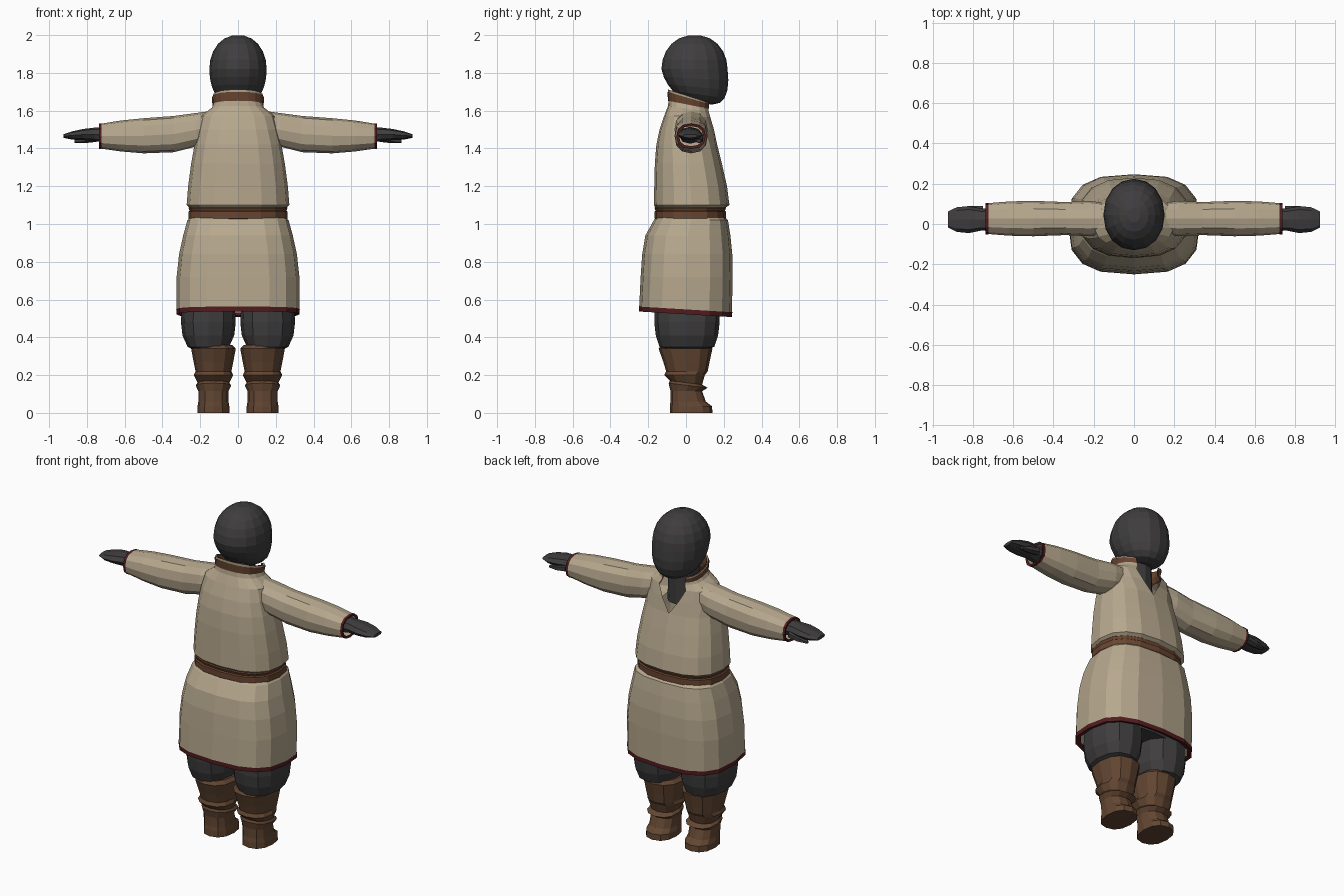
import bpy, bmesh, math

cube = bpy.data.objects.get("Cube")
if cube:
    bpy.data.objects.remove(cube, do_unlink=True)


def material(name, *colour):
    mat = bpy.data.materials.new(name)
    mat.use_nodes = True
    mat.diffuse_color = (*colour, 1)
    bsdf = mat.node_tree.nodes["Principled BSDF"]
    bsdf.inputs["Base Color"].default_value = (*colour, 1)
    bsdf.inputs["Roughness"].default_value = 0.9
    return mat


cloth = material("tan cloth", .47, .39, .27)
charcoal = material("charcoal", .05, .047, .047)
leather = material("boot leather", .125, .062, .032)
belt_brown = material("belt brown", .14, .06, .03)
red = material("dark red trim", .085, .012, .014)


def upright(u, v, w):
    return (u, v, w)


def sideways(u, v, w):
    # rings follow the arm along x: u is depth, v is height
    return (w, u, v)


def level(w):
    return 0


def power(value, exponent):
    return math.copysign(abs(value) ** exponent, value)


def loft(name, mat, rows, sides=12, square=.85, centre=0, place=upright,
         caps="", mirror=False, tilt=level, gap=level):
    """Skin rings of (position, half width, near edge, far edge).
    tilt slopes a ring, gap opens it at the far edge; both depend on position."""
    bm = bmesh.new()
    rings = []
    for w, half, near, far in rows:
        opening = math.radians(gap(w))
        middle, depth = (near + far) / 2, (far - near) / 2
        ring = []
        for i in range(sides + 1):
            angle = math.pi / 2 + opening + 2 * (math.pi - opening) * i / sides
            u = centre + half * power(math.cos(angle), square)
            dv = depth * power(math.sin(angle), square)
            ring.append(bm.verts.new(place(u, middle + dv, w + tilt(w) * dv)))
        rings.append(ring)
    for low, high in zip(rings, rings[1:]):
        for i in range(sides):
            bm.faces.new((low[i], low[i + 1], high[i + 1], high[i]))
    if "start" in caps:
        bm.faces.new(rings[0][:sides])
    if "end" in caps:
        bm.faces.new(rings[-1][:sides])
    bmesh.ops.remove_doubles(bm, verts=bm.verts, dist=.0005)
    bmesh.ops.recalc_face_normals(bm, faces=bm.faces)
    mesh = bpy.data.meshes.new(name)
    bm.to_mesh(mesh)
    bm.free()
    mesh.materials.append(mat)
    obj = bpy.data.objects.new(name, mesh)
    bpy.context.collection.objects.link(obj)
    if mirror:
        obj.modifiers.new("mirror", "MIRROR").use_mirror_merge = False


def swell(row, amount, position):
    # the same ring, a little larger, at another position
    _, half, near, far = row
    return (position, half + amount, near - amount, far + amount)


# Head: a rounded skull whose lower half is fuller and pushed forward to a chin
def head_row(degrees):
    rise = math.sin(math.radians(degrees))
    drop = max(0, -rise)
    radius = math.cos(math.radians(degrees)) ** (.6 if drop else .9)
    middle = .045 + .03 * drop
    depth = .175 * radius
    return (1.82 + .18 * rise, .152 * radius, middle - depth, middle + depth)


def jaw_tilt(z):
    return -max(0, 1.82 - z)


loft("head", charcoal, [head_row(a) for a in range(-80, 90, 16)],
     sides=16, square=.95, caps="start end", tilt=jaw_tilt)
loft("neck", charcoal, [(1.45, .09, -.06, .1), (1.7, .08, -.06, .1)])


# Upper tunic, running up into a sloping collar with a V opening
def collar_tilt(z):
    return -max(0, z - 1.56) * 2.8


def collar_gap(z):
    return min(34, max(0, z - 1.43) * 150)


tunic_rows = [
    (1.08, .25, -.155, .2),
    (1.1, .272, -.17, .23),
    (1.2, .264, -.168, .217),
    (1.32, .248, -.165, .19),
    (1.42, .23, -.157, .165),
    (1.5, .215, -.14, .15),
    (1.57, .2, -.115, .135),
    (1.61, .142, -.095, .13),
    (1.635, .13, -.092, .13),
    (1.675, .135, -.095, .135)]
loft("tunic_top", cloth, tunic_rows, sides=16, square=.8,
     tilt=collar_tilt, gap=collar_gap)

# Brown collar band and the lining behind it
neckline = tunic_rows[-1]
loft("collar_band", belt_brown,
     [swell(neckline, 0, 1.63), swell(neckline, .004, 1.665)],
     sides=16, square=.8, tilt=collar_tilt, gap=collar_gap)
loft("collar_lining", belt_brown,
     [swell(row, -.008, row[0]) for row in tunic_rows[-4:]],
     sides=16, square=.8, tilt=collar_tilt, gap=collar_gap)

# Belt of two ridges
waist = tunic_rows[0]
belt_profile = [(1.02, 0), (1.03, .013), (1.065, .013), (1.07, .006),
                (1.085, .012), (1.1, 0)]
loft("belt", belt_brown, [swell(waist, bulge, z) for z, bulge in belt_profile],
     sides=16, square=.8)


# Skirt of the tunic, and its red hem folded under
def hem_tilt(z):
    return -.06 if z < .6 else 0


skirt_rows = [
    swell(waist, 0, 1.04),
    (1.02, .268, -.17, .222),
    (.94, .29, -.215, .235),
    (.84, .312, -.232, .245),
    (.72, .325, -.24, .247),
    (.545, .325, -.248, .243)]
skirt_edge = skirt_rows[-1]
loft("skirt", cloth, skirt_rows, sides=16, square=.7, tilt=hem_tilt)
loft("hem", red,
     [swell(skirt_edge, .002, .548), swell(skirt_edge, .001, .522),
      swell(skirt_edge, -.025, .53)],
     sides=16, square=.7, tilt=hem_tilt)

# Baggy trousers
loft("hips", charcoal, [(.54, .29, -.16, .17), (.62, .29, -.17, .19)],
     sides=16, square=.8, caps="start end")
loft("trousers", charcoal, [
    (.58, .14, -.165, .18),
    (.48, .145, -.168, .178),
    (.41, .137, -.16, .17),
    (.35, .11, -.14, .15),
    (.34, .09, -.12, .12)], centre=.157, caps="end", mirror=True)


# Slouched boots, the folds sloping at the ankle
def fold_tilt(z):
    return -.12 if .12 < z < .18 else 0


loft("boots", leather, [
    (.36, .1, -.13, .125),
    (.34, .118, -.145, .14),
    (.27, .105, -.12, .125),
    (.22, .095, -.105, .115),
    (.2, .104, -.115, .1),
    (.16, .084, -.085, .085),
    (.145, .094, -.092, .115),
    (.115, .08, -.082, .085),
    (.06, .08, -.082, .105),
    (.035, .084, -.086, .138),
    (0, .085, -.086, .14)],
    centre=.13, caps="start end", mirror=True, tilt=fold_tilt)

# Sleeves with red cuffs
sleeve_rows = [
    (.13, .075, 1.44, 1.6),
    (.22, .088, 1.41, 1.588),
    (.34, .082, 1.38, 1.572),
    (.5, .088, 1.374, 1.56),
    (.62, .085, 1.384, 1.548),
    (.73, .076, 1.4, 1.53)]
wrist = sleeve_rows[-1]
loft("sleeves", cloth, sleeve_rows, centre=.027, place=sideways, mirror=True)
loft("cuffs", red,
     [swell(wrist, .002, .722), swell(wrist, .002, .737), swell(wrist, -.012, .733)],
     centre=.027, place=sideways, mirror=True)

# Mitten-like hands with a separate thumb
loft("hands", charcoal, [
    (.68, .057, 1.425, 1.515),
    (.76, .055, 1.44, 1.51),
    (.82, .067, 1.444, 1.503),
    (.88, .061, 1.447, 1.49),
    (.923, .04, 1.456, 1.475)],
    sides=8, centre=.022, place=sideways, caps="end", mirror=True)
loft("thumbs", charcoal, [
    (.75, .025, 1.435, 1.48),
    (.81, .024, 1.428, 1.465),
    (.865, .012, 1.43, 1.448)],
    sides=6, centre=.068, place=sideways, caps="start end", mirror=True)
